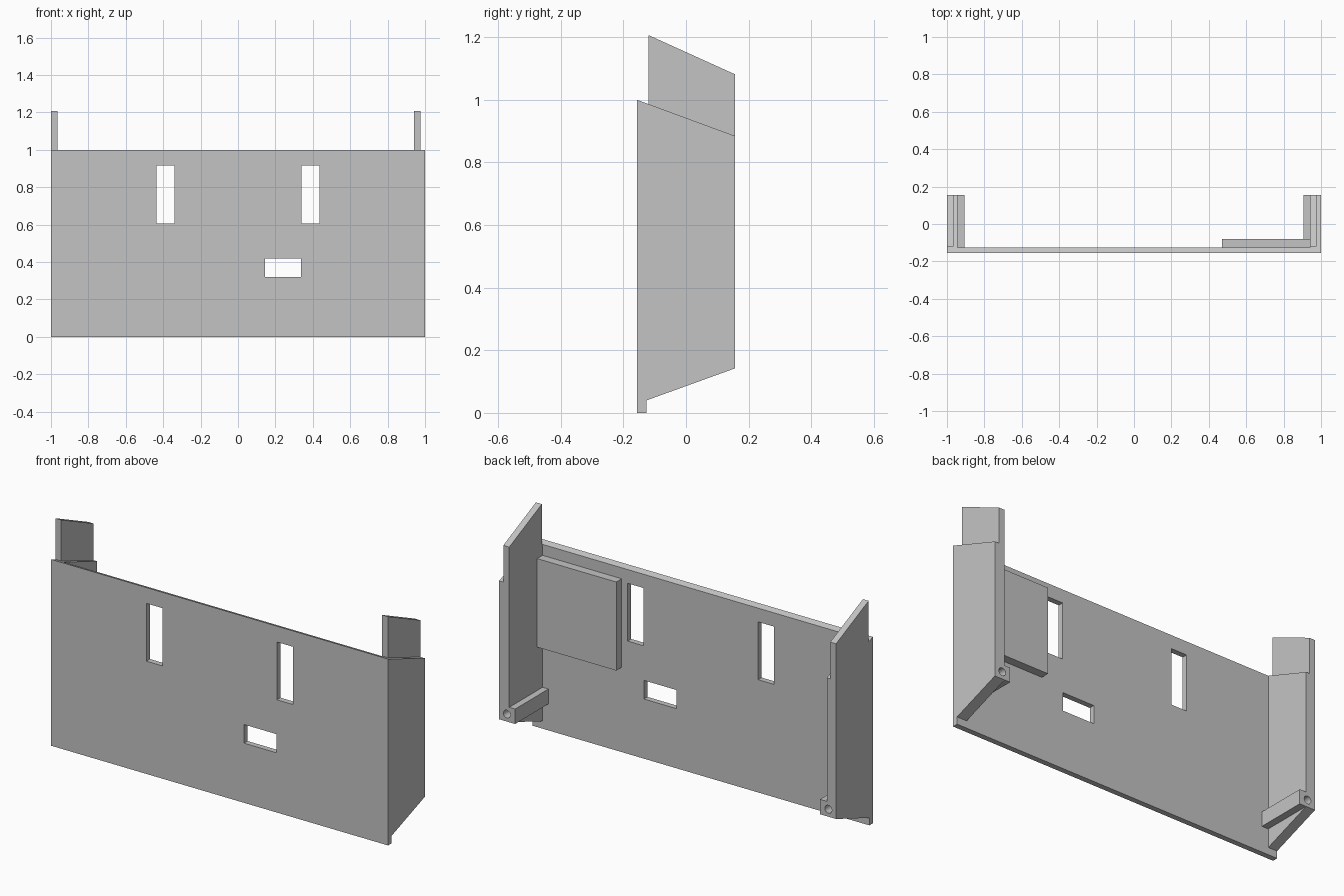
import bpy
import bmesh
from mathutils import Matrix, Vector

cube = bpy.data.objects.get("Cube")
if cube:
    bpy.data.objects.remove(cube, do_unlink=True)

grey = bpy.data.materials.new("plain grey")
grey.use_nodes = True
grey.diffuse_color = (0.55, 0.55, 0.55, 1)
grey.node_tree.nodes["Principled BSDF"].inputs["Base Color"].default_value = grey.diffuse_color

FRONT, INNER, BACK = -0.156, -0.126, 0.156


def top_z(y):
    """Height of the sloping top edge at depth y."""
    return 1.0 - (y - FRONT) * 0.115 / (BACK - FRONT)


def finish(name, bm):
    bmesh.ops.recalc_face_normals(bm, faces=bm.faces)
    mesh = bpy.data.meshes.new(name)
    bm.to_mesh(mesh)
    bm.free()
    mesh.materials.append(grey)
    obj = bpy.data.objects.new(name, mesh)
    bpy.context.collection.objects.link(obj)
    return obj


def extrude_x(name, profile, x0, x1):
    """Extrude a side profile of (y, z) points from x0 to x1."""
    bm = bmesh.new()
    face = bm.faces.new([bm.verts.new((x0, y, z)) for y, z in profile])
    new = bmesh.ops.extrude_face_region(bm, geom=[face])["geom"]
    verts = [v for v in new if isinstance(v, bmesh.types.BMVert)]
    bmesh.ops.translate(bm, verts=verts, vec=(x1 - x0, 0, 0))
    return finish(name, bm)


def box(name, x0, x1, y0, y1, z0, z1):
    return extrude_x(name, [(y0, z0), (y1, z0), (y1, z1), (y0, z1)], x0, x1)


def rod(name, x, z, radius, y0, y1):
    bm = bmesh.new()
    bmesh.ops.create_cone(bm, cap_ends=True, segments=24, radius1=radius, radius2=radius, depth=y1 - y0)
    bmesh.ops.transform(bm, verts=bm.verts, matrix=Matrix.Translation(Vector((x, (y0 + y1) / 2, z)))
                        @ Matrix.Rotation(1.5707963, 4, 'X'))
    return finish(name, bm)


def cut(targets, cutter):
    cutter.hide_render = True
    for target in targets:
        mod = target.modifiers.new("cut", 'BOOLEAN')
        mod.operation = 'DIFFERENCE'
        mod.solver = 'EXACT'
        mod.object = cutter
        bpy.context.view_layer.objects.active = target
        bpy.ops.object.modifier_apply(modifier=mod.name)
    bpy.data.objects.remove(cutter, do_unlink=True)


# Front panel with three openings
panel = extrude_x("front_panel", [(FRONT, 0), (INNER, 0), (INNER, top_z(INNER)), (FRONT, 1)], -1, 1)
for x0, x1, z0, z1 in [(-0.435, -0.34, 0.605, 0.915), (0.34, 0.435, 0.605, 0.915), (0.145, 0.338, 0.32, 0.42)]:
    cut([panel], box("window_cutter", x0, x1, -0.3, 0.1, z0, z1))

# Raised pad on the back of the panel
box("back_pad", 0.47, 0.94, INNER, -0.08, 0.455, 0.93)

# Side walls, each with a tall tab and a drilled rail near the bottom
wall_profile = [(INNER, 0.04), (BACK, 0.142), (BACK, top_z(BACK)), (INNER, top_z(INNER))]
tab_profile = [(-0.12, top_z(-0.12)), (BACK, top_z(BACK)), (BACK, 1.082), (-0.12, 1.207)]
sides = [("left", 1, 0.94, 0.94, 0.975), ("right", -1, 0.945, 0.966, 1.0)]
for side, s, inner, tab_in, tab_out in sides:
    wall = extrude_x(side + "_wall", wall_profile, s * inner, s)
    extrude_x(side + "_tab", tab_profile, s * tab_in, s * tab_out)
    rail = box(side + "_rail", s * 0.905, s * inner, INNER, BACK, 0.142, 0.222)
    cut([wall, rail], rod("hole_cutter", s * 0.954, 0.182, 0.021, 0.0, 0.3))
